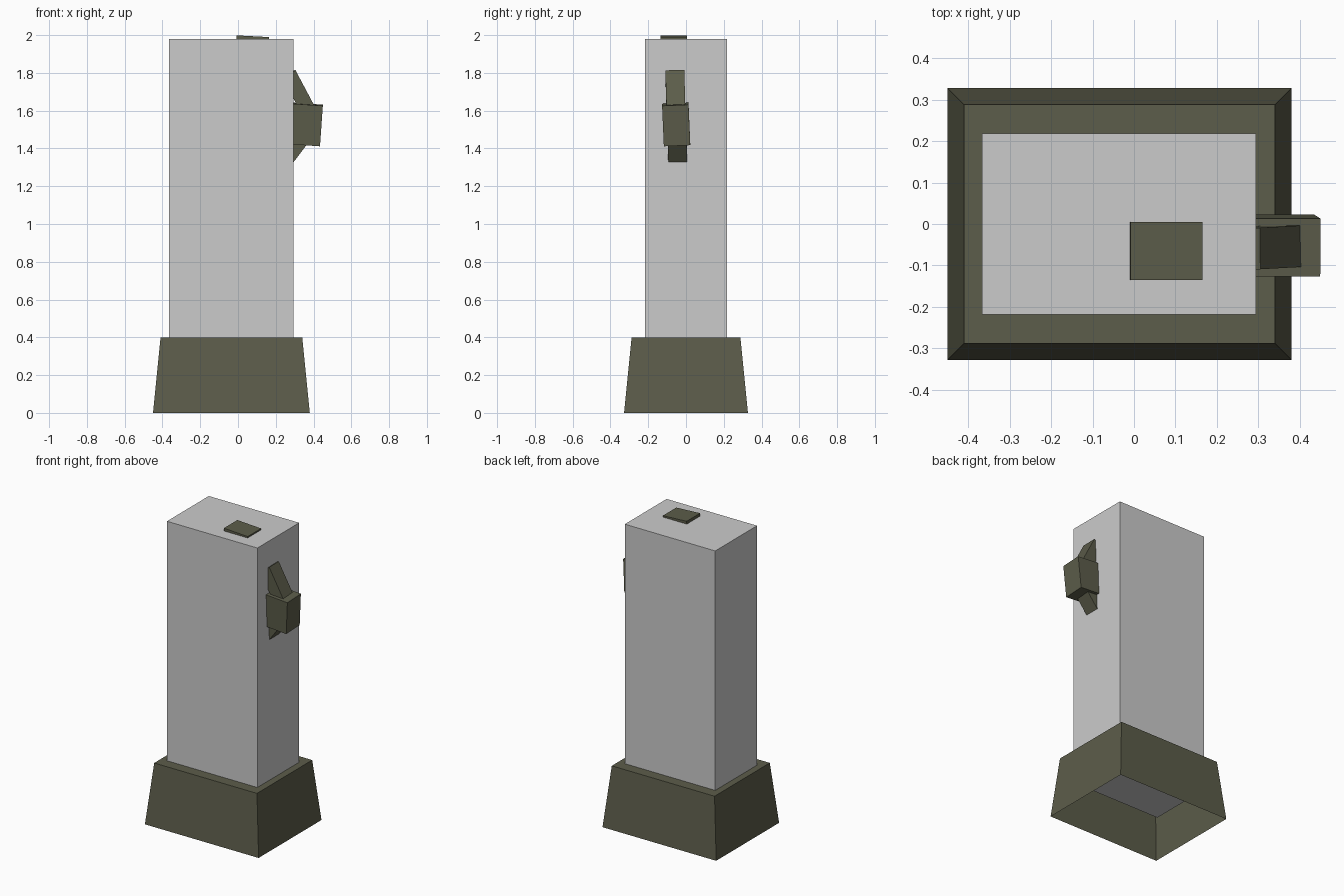
import bpy, bmesh
from math import radians
from mathutils import Matrix, Vector, Euler

if "Cube" in bpy.data.objects:
    bpy.data.objects.remove(bpy.data.objects["Cube"])


def material(name, rgb):
    m = bpy.data.materials.new(name)
    m.diffuse_color = (*rgb, 1)
    m.use_nodes = True
    m.node_tree.nodes["Principled BSDF"].inputs["Base Color"].default_value = m.diffuse_color
    return m


GREY = material("light_grey", (0.60, 0.60, 0.60))
OLIVE = material("dark_olive", (0.107, 0.109, 0.069))


def box(name, centre, size, mat, rot=(0, 0, 0), taper=0.0, open_bottom=False):
    """Box with optional tilt (degrees), top inset by taper, and open underside."""
    bm = bmesh.new()
    bmesh.ops.create_cube(bm, size=1, matrix=Matrix.Diagonal((*size, 1)))
    for v in bm.verts:
        if v.co.z > 0:
            v.co.x -= taper if v.co.x > 0 else -taper
            v.co.y -= taper if v.co.y > 0 else -taper
    if open_bottom:
        bm.normal_update()
        down = [f for f in bm.faces if f.normal.z < -0.9]
        bmesh.ops.delete(bm, geom=down, context='FACES_ONLY')
    turn = Euler([radians(a) for a in rot]).to_matrix()
    bmesh.ops.rotate(bm, verts=bm.verts, cent=(0, 0, 0), matrix=turn)
    bmesh.ops.translate(bm, verts=bm.verts, vec=Vector(centre))
    me = bpy.data.meshes.new(name)
    bm.to_mesh(me)
    bm.free()
    me.materials.append(mat)
    ob = bpy.data.objects.new(name, me)
    bpy.context.collection.objects.link(ob)
    return ob


# Hollow tapered plinth and the tall body standing in it
box("plinth", (-0.035, 0, 0.2), (0.83, 0.656, 0.4), OLIVE, taper=0.04, open_bottom=True)
box("body", (-0.036, 0, 1.10), (0.66, 0.436, 1.76), GREY)

# Slightly tilted plate sunk into the top
box("top_plate", (0.077, -0.065, 1.964), (0.174, 0.14, 0.06), OLIVE, rot=(0, 3, 0))

# Side handle: tilted block with a strut above and below
box("handle_block", (0.362, -0.052, 1.527), (0.16, 0.14, 0.215), OLIVE, rot=(2.5, 4, 0))
box("upper_strut", (0.325, -0.056, 1.69), (0.08, 0.10, 0.24), OLIVE, rot=(1.5, -28, 0))
box("lower_strut", (0.295, -0.045, 1.395), (0.08, 0.10, 0.22), OLIVE, rot=(1.5, 37, 0))
